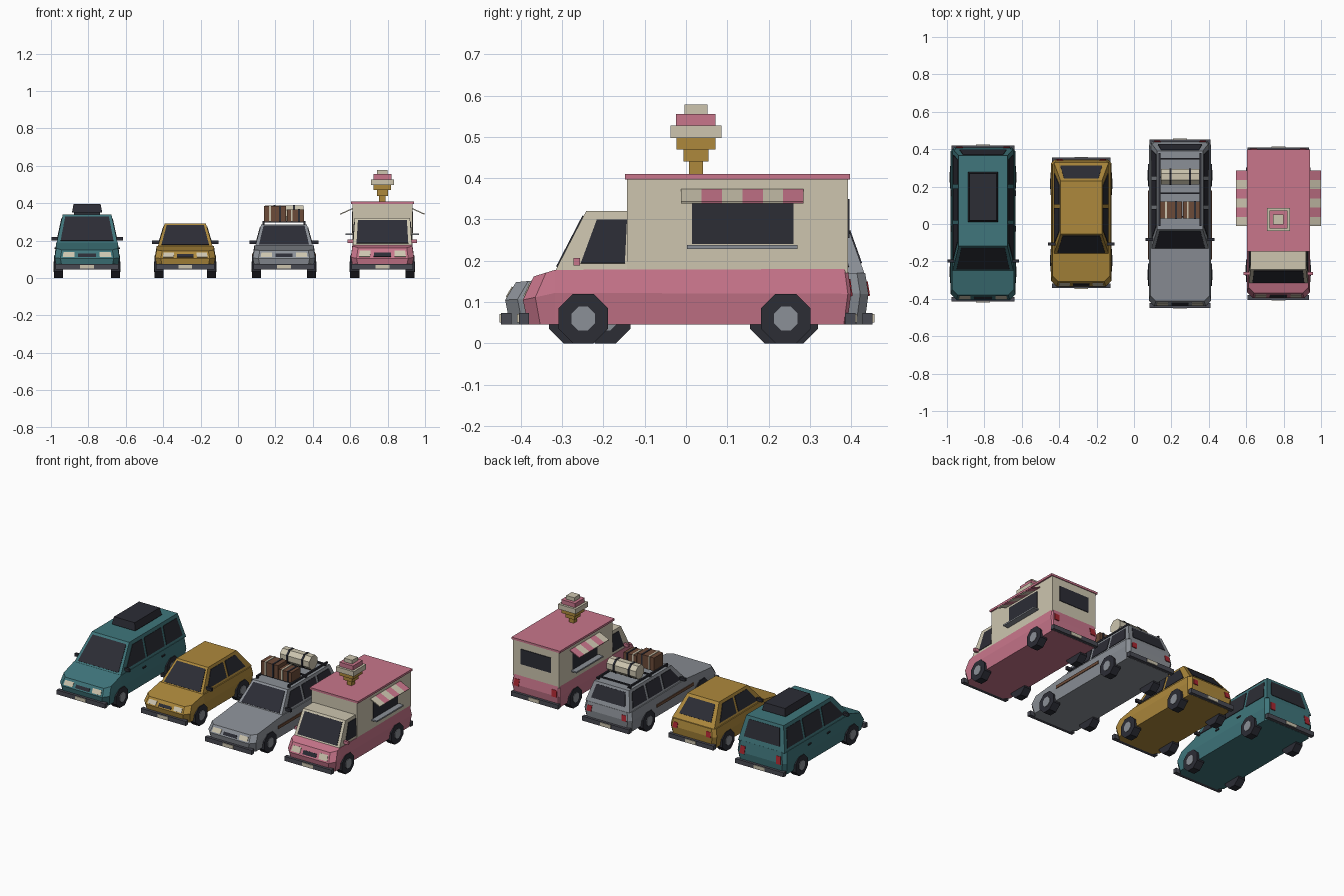
import bpy, bmesh, math
from mathutils import Vector

if "Cube" in bpy.data.objects:
    bpy.data.objects.remove(bpy.data.objects["Cube"], do_unlink=True)


def material(name, rgb):
    m = bpy.data.materials.new(name)
    m.use_nodes = True
    m.diffuse_color = (*rgb, 1)
    m.node_tree.nodes["Principled BSDF"].inputs["Base Color"].default_value = (*rgb, 1)
    return m


PINK = material("pink", (.58, .18, .26))
CREAM = material("cream", (.61, .56, .43))
TEAL = material("teal", (.05, .18, .2))
GOLD = material("gold", (.42, .25, .045))
GREY = material("grey", (.26, .28, .31))
DARK = material("dark", (.025, .026, .036))
CHARCOAL = material("charcoal", (.065, .067, .085))
RED = material("red", (.4, .02, .03))
BROWN = material("brown", (.15, .07, .04))


def mesh(name, verts, faces, mat):
    bm = bmesh.new()
    vs = [bm.verts.new(v) for v in verts]
    for f in faces:
        bm.faces.new([vs[i] for i in f])
    bmesh.ops.recalc_face_normals(bm, faces=bm.faces)
    me = bpy.data.meshes.new(name)
    bm.to_mesh(me)
    bm.free()
    me.materials.append(mat)
    ob = bpy.data.objects.new(name, me)
    bpy.context.collection.objects.link(ob)
    return ob


def prism(name, low, high, mat):
    """Solid between two matching outlines."""
    n = len(low)
    sides = [(i, (i + 1) % n, (i + 1) % n + n, i + n) for i in range(n)]
    return mesh(name, list(low) + list(high), sides + [range(n), range(n, 2 * n)], mat)


def rect(x0, x1, y0, y1, z):
    return [(x0, y0, z), (x1, y0, z), (x1, y1, z), (x0, y1, z)]


def box(name, x0, x1, y0, y1, z0, z1, mat, inset=0):
    return prism(name, rect(x0, x1, y0, y1, z0),
                 rect(x0 + inset, x1 - inset, y0 + inset, y1 - inset, z1), mat)


def rod(name, x0, x1, y, z, r, mat, n=8):
    ring = [(y + r * math.cos(math.tau * (i + .5) / n), z + r * math.sin(math.tau * (i + .5) / n))
            for i in range(n)]
    return prism(name, [(x0, *p) for p in ring], [(x1, *p) for p in ring], mat)


def plate(name, pts, mat, t=.003):
    """Thin plate straddling a surface."""
    p = [Vector(q) for q in pts]
    n = (p[2] - p[0]).cross(p[3] - p[1]).normalized() * t
    return prism(name, [q - n for q in p], [q + n for q in p], mat)


def panel(name, quad, u0, u1, v0, v1, mat):
    """Plate covering part of a four-cornered face."""
    a, b, c, d = (Vector(q) for q in quad)
    at = lambda u, v: a.lerp(b, u).lerp(d.lerp(c, u), v)
    return plate(name, [at(u0, v0), at(u1, v0), at(u1, v1), at(u0, v1)], mat)


def body_ring(cx, hw, yf, yc, yb, zf, zc, zb, cf, cb):
    """Plan outline with cut corners; height bends at the windscreen base."""
    zf2 = zf + (zc - zf) * cf / (yc - yf)
    zb2 = zb + (zc - zb) * cb / (yb - yc)
    right = [(hw - cf, yf, zf), (hw, yf + cf, zf2), (hw, yc, zc), (hw, yb - cb, zb2), (hw - cb, yb, zb)]
    left = [(-x, y, z) for x, y, z in reversed(right)]
    return [(cx + x, y, z) for x, y, z in left[-1:] + right + left[:-1]]


def vehicle(name, cx, mat, hw, yf, yc, yb, zf, zc, zb, cb, wheels, cab, windows,
            cab_mat=None, mirror_mat=DARK, rear_window=True):
    # lower body
    low = body_ring(cx, hw - .012, yf + .012, yc, yb - .01, .045, .045, .045, .03, cb)
    mid = body_ring(cx, hw, yf, yc, yb, .105, .122, .12, .03, cb)
    top = body_ring(cx, hw - .008, yf + .026, yc, yb - .008, zf, zc, zb, .03, cb)
    n = len(low)
    faces = [(k + i, k + (i + 1) % n, k + n + (i + 1) % n, k + n + i) for k in (0, n) for i in range(n)]
    caps = [(0, 1, 2, 3, 8, 9), (3, 4, 5, 6, 7, 8)]
    faces += caps + [[i + 2 * n for i in c] for c in caps]
    mesh(name + "_body", low + mid + top, faces, mat)

    # lights and grille
    front = (mid[0], mid[1], top[1], top[0])
    rear = (mid[6], mid[5], top[5], top[6])
    panel(name + "_grille", front, .33, .67, .15, .55, DARK)
    for u in (.04, .74):
        panel(name + "_headlight", front, u, u + .22, .15, .72, CREAM)
    for u in (.03, .86):
        panel(name + "_tail_light", rear, u, u + .11, -.1, .6, RED)

    # bumpers and number plates
    for end, y in (("front", yf), ("rear", yb)):
        s = -1 if end == "front" else 1
        box(f"{name}_{end}_bumper", cx - hw + .004, cx + hw - .004, *sorted((y + s * .01, y - s * .015)),
            .046, .074, CHARCOAL)
        box(f"{name}_{end}_number_plate", cx - .037, cx + .037, *sorted((y + s * .009, y + s * .014)),
            .05, .071, CREAM)

    # cabin
    f0, b0, z0, h0, f1, b1, z1, h1 = cab
    lo, hi = rect(cx - h0, cx + h0, f0, b0, z0), rect(cx - h1, cx + h1, f1, b1, z1)
    prism(name + "_cabin", lo, hi, cab_mat or mat)
    panel(name + "_windscreen", (lo[0], lo[1], hi[1], hi[0]), .06, .94, .07, .92, DARK)
    if rear_window:
        panel(name + "_rear_window", (lo[3], lo[2], hi[2], hi[3]), .1, .9, .2, .88, DARK)
    for s in (-1, 1):
        for ya, yb_, yc_, yd in windows:
            pts = [(cx + s * (h0 + (h1 - h0) * v), y, z0 + (z1 - z0) * v)
                   for y, v in ((ya, .13), (yb_, .13), (yc_, .86), (yd, .86))]
            plate(name + "_side_window", pts, DARK)
        # mirrors and wheels
        box(name + "_mirror", *sorted((cx + s * (h0 - .01), cx + s * (hw + .018))),
            f0 + .045, f0 + .06, z0 + .013, z0 + .032, mirror_mat)
        for y in wheels:
            rod(name + "_tyre", cx + s * (hw + .004), cx + s * (hw - .045), y, .06, .065, DARK)
            rod(name + "_hub", cx + s * (hw + .007), cx + s * (hw - .03), y, .06, .031, GREY)


# tall van with roof case
VAN = -.807
vehicle("van", VAN, TEAL, .173, -.405, -.25, .41, .15, .19, .19, .02, (-.255, .25),
        (-.25, .402, .187, .163, -.118, .365, .34, .13),
        [(-.19, 0, 0, -.095), (.02, .19, .19, .02), (.21, .37, .345, .21)])
box("van_roof_case_base", VAN - .07, VAN + .07, .03, .26, .335, .355, DARK)
box("van_roof_case", VAN - .081, VAN + .081, .01, .278, .35, .396, DARK, .009)
for s in (-1, 1):
    for y in (0, .19):
        box("van_door_handle", VAN + s * .169 - .006, VAN + s * .169 + .006, y - .04, y - .012, .155, .163, DARK)

# small hatchback
CAR = -.282
vehicle("hatchback", CAR, GOLD, .161, -.333, -.16, .345, .145, .172, .168, .02, (-.195, .215),
        (-.16, .33, .168, .147, -.053, .23, .292, .11),
        [(-.105, .085, .085, -.035), (.105, .27, .205, .105)])

# estate car with wood trim and luggage
EST = .246
vehicle("estate", EST, GREY, .167, -.438, -.135, .442, .148, .175, .17, .02, (-.272, .26),
        (-.135, .432, .17, .154, -.03, .39, .287, .122),
        [(-.08, .08, .08, -.012), (.1, .235, .235, .1), (.255, .395, .37, .255)])
for s in (-1, 1):
    x = EST + s * .167
    box("estate_wood_trim", x - .003, x + .003, -.19, .18, .112, .13, BROWN)
    x = EST + s * .11
    box("estate_roof_rail", x - .005, x + .005, -.01, .38, .296, .306, DARK)
    for y in (0, .165, .36):
        box("estate_rail_foot", x - .005, x + .005, y - .006, y + .006, .28, .3, DARK)
for y in (.04, .165, .25, .35):
    box("estate_rack_bar", EST - .11, EST + .11, y - .004, y + .004, .296, .304, DARK)
for x0, x1, z1 in ((.139, .257, .386), (.262, .352, .366)):
    box("suitcase", x0, x1, .03, .12, .303, z1, BROWN)
    for f in (.28, .72):
        x = x0 + (x1 - x0) * f
        box("suitcase_strap", x - .005, x + .005, .027, .123, .303, z1 + .003, CREAM if f < .5 else DARK)
rod("bedroll", .145, .35, .252, .347, .045, CREAM)
for x in (.195, .3):
    rod("bedroll_strap", x - .006, x + .006, .252, .347, .048, DARK)

# ice cream truck
TRUCK = .772
vehicle("truck", TRUCK, PINK, .168, -.395, -.317, .4, .162, .178, .18, .008, (-.249, .242),
        (-.317, -.14, .175, .158, -.242, -.14, .32, .148),
        [(-.255, -.148, -.143, -.216)], CREAM, PINK, False)
box("truck_box", TRUCK - .16, TRUCK + .16, -.143, .392, .17, .4, CREAM)
box("truck_roof", TRUCK - .169, TRUCK + .169, -.148, .397, .397, .41, PINK)
box("truck_back_window", TRUCK - .105, TRUCK + .105, .39, .396, .255, .35, DARK)
for s in (-1, 1):
    x = TRUCK + s * .16
    box("truck_serving_window", x - .003, x + .003, .015, .26, .24, .355, DARK)
    box("truck_counter", *sorted((x, x + s * .036)), .002, .27, .229, .238, GREY)
    # striped awning
    for i in range(6):
        y0, y1 = -.012 + i * .0495, -.012 + (i + 1) * .0495
        x1 = x + s * .066
        plate("truck_awning_stripe", [(x, y0, .371), (x, y1, .371), (x1, y1, .341), (x1, y0, .341)],
              PINK if i % 2 else CREAM)

# stacked ice cream sign
z = .41
for part, half, height, mat in (
        ("cone_tip", .017, .03, GOLD), ("cone_middle", .03, .03, GOLD), ("cone_rim", .047, .027, GOLD),
        ("scoop_lower", .062, .031, CREAM), ("scoop_middle", .048, .027, PINK), ("scoop_top", .028, .023, CREAM)):
    box("sign_" + part, TRUCK - half, TRUCK + half, .024 - half, .024 + half, z, z + height, mat)
    z += height
